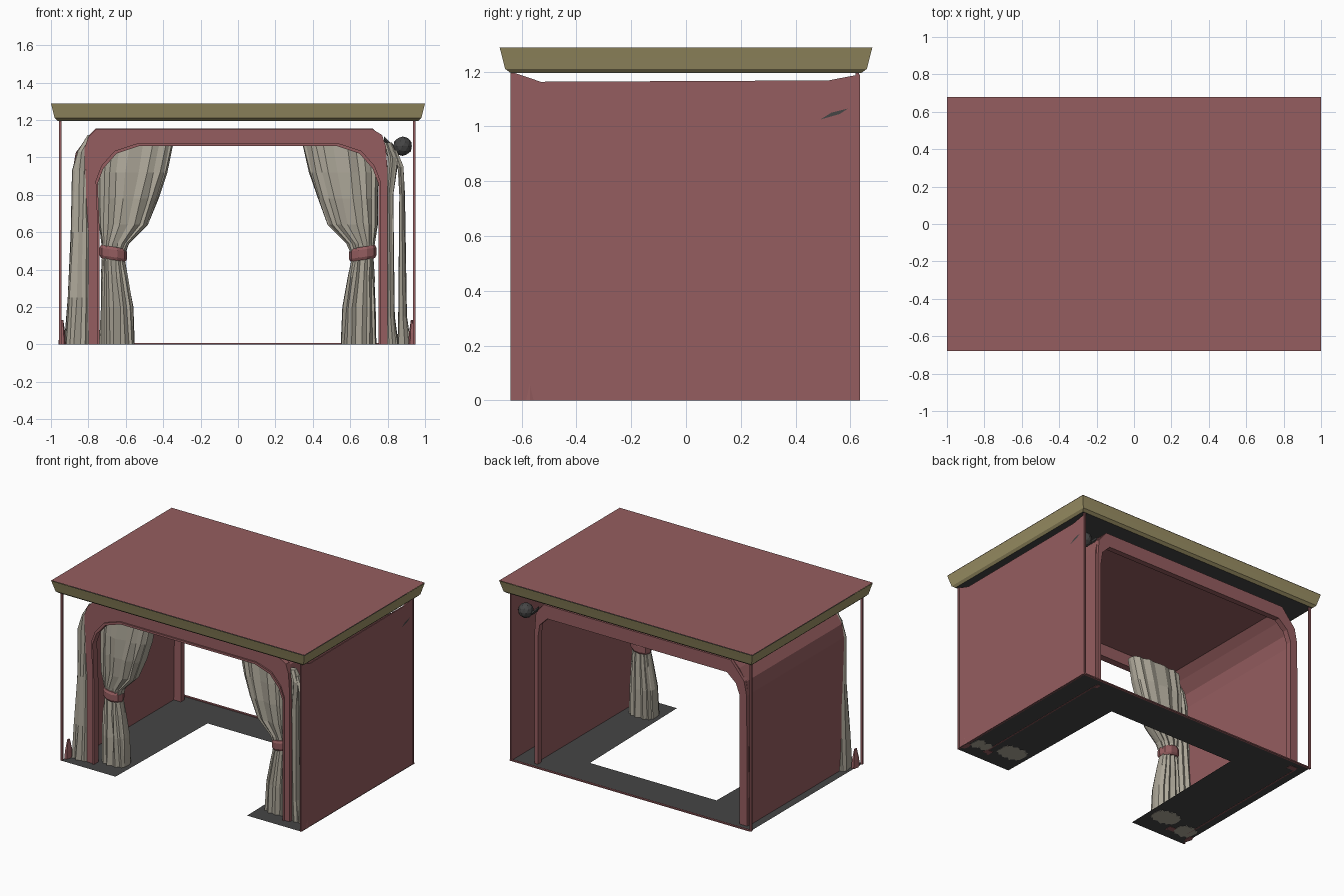
import bpy, math, random
from mathutils import Vector

if "Cube" in bpy.data.objects:
    bpy.data.objects.remove(bpy.data.objects["Cube"])

random.seed(4)


def material(name, r, g, b):
    m = bpy.data.materials.new(name)
    m.diffuse_color = (r, g, b, 1)
    m.use_nodes = True
    m.node_tree.nodes["Principled BSDF"].inputs["Base Color"].default_value = m.diffuse_color
    return m


RED = material("red_cloth", 0.30, 0.11, 0.115)
BEIGE = material("beige_cloth", 0.42, 0.39, 0.32)
TRIM = material("olive_trim", 0.33, 0.28, 0.13)
DARK = material("dark_grey", 0.06, 0.06, 0.06)


def make(name, verts, faces, mat, thick=0):
    me = bpy.data.meshes.new(name)
    me.from_pydata([tuple(v) for v in verts], [], faces)
    me.validate()
    me.materials.append(mat)
    ob = bpy.data.objects.new(name, me)
    bpy.context.collection.objects.link(ob)
    if thick:
        mod = ob.modifiers.new("thickness", 'SOLIDIFY')
        mod.thickness = thick
        mod.offset = 0
    return ob


def loft(name, rings, mat, caps=True):
    n = len(rings[0])
    faces = [(k * n + i, k * n + (i + 1) % n, (k + 1) * n + (i + 1) % n, (k + 1) * n + i)
             for k in range(len(rings) - 1) for i in range(n)]
    if caps:
        faces += [tuple(reversed(range(n))), tuple(range((len(rings) - 1) * n, len(rings) * n))]
    return make(name, [p for r in rings for p in r], faces, mat)


def rect(hx, hy, z):
    return [(-hx, -hy, z), (hx, -hy, z), (hx, hy, z), (-hx, hy, z)]


def box(name, x0, x1, y0, y1, z0, z1, mat):
    return loft(name, [[(x0, y0, z), (x1, y0, z), (x1, y1, z), (x0, y1, z)] for z in (z0, z1)], mat)


def arch_band(name, outer, inner, y0, y1, mat):
    # each station along the arch is a four-point cross-section
    rings = [[(a, y0, b), (c, y0, d), (c, y1, d), (a, y1, b)]
             for (a, b), (c, d) in zip(outer, inner)]
    return loft(name, rings, mat)


def pleated(name, keys, s=1, n=26, mat=BEIGE, pleat=0.78, jitter=0.004):
    # keys: z, x0, x1, centre y, half depth; s mirrors in x
    rings = []
    for z, x0, x1, yc, d in keys:
        ring = []
        for i in range(n):
            t = math.tau * i / n * s
            r = 1 if i % 2 else pleat
            c = math.cos(t)
            # squarer than an ellipse so the cloth reads as a sheet
            px = (x0 + x1) / 2 + (x1 - x0) / 2 * math.copysign(abs(c) ** 0.8, c)
            py = yc + d * r * math.copysign(abs(math.sin(t)) ** 0.6, math.sin(t))
            j = random.uniform(-jitter, jitter)
            ring.append((s * (px + j), py + j, z))
        rings.append(ring)
    return loft(name, rings, mat)


# roof: flared trim, red top and dark underside
loft("roof_trim", [rect(0.965, 0.64, 1.195), rect(0.98, 0.66, 1.21),
                   rect(0.99, 0.67, 1.25), rect(1.0, 0.68, 1.288)], TRIM, caps=False)
make("roof_top", rect(1.0, 0.68, 1.29), [(0, 1, 2, 3)], RED)
make("roof_underside", rect(0.965, 0.64, 1.197), [(3, 2, 1, 0)], DARK)

# U-shaped floor sheet, open at the front
floor = [(-0.95, -0.64), (-0.52, -0.64), (-0.5, 0.37), (0.5, 0.37),
         (0.52, -0.64), (0.95, -0.64), (0.95, 0.63), (-0.95, 0.63)]
make("floor_sheet", [(x, y, 0.002) for x, y in floor],
     [(0, 1, 2, 7), (2, 3, 6, 7), (3, 4, 5, 6)], DARK)
box("back_floor_edge", -0.95, 0.95, 0.62, 0.635, 0, 0.008, RED)

# corner posts
for x, sx in ((-0.95, "left"), (0.942, "right")):
    for y, sy in ((-0.63, "front"), (0.625, "back")):
        box(f"{sy}_{sx}_post", x - 0.007, x + 0.007, y - 0.007, y + 0.007, 0, 1.2, RED)

# right outer wall with raised corners
wall = [(-0.64, 0), (0.635, 0), (0.635, 1.19), (0.52, 1.168), (-0.53, 1.163), (-0.64, 1.2)]
make("right_wall", [(0.942, y, z) for y, z in wall], [(0, 1, 2, 3, 4, 5)], RED, 0.008)

# inner tunnel canopy: side walls, rounded shoulders and ceiling
prof = [(-0.89, 0), (-0.88, 0.93), (-0.865, 1.02), (-0.81, 1.10), (-0.76, 1.15),
        (0.72, 1.15), (0.77, 1.10), (0.79, 1.0), (0.79, 0)]
n = len(prof)
make("tunnel_canopy", [(x, y, z) for y in (-0.52, 0.56) for x, z in prof],
     [(i, i + 1, n + i + 1, n + i) for i in range(n - 1)], RED, 0.008)

# front arch and its piping
f_out = [(-0.80, 0), (-0.80, 0.60), (-0.82, 0.92), (-0.82, 1.05), (-0.80, 1.11), (-0.76, 1.15),
         (0.72, 1.15), (0.77, 1.12), (0.79, 1.06), (0.80, 0.92), (0.80, 0.60), (0.80, 0)]
f_in = [(-0.74, 0), (-0.74, 0.60), (-0.75, 0.86), (-0.72, 0.94), (-0.65, 1.02), (-0.53, 1.06),
        (0.53, 1.06), (0.65, 1.02), (0.72, 0.94), (0.75, 0.86), (0.75, 0.60), (0.75, 0)]
arch_band("front_arch", f_out, f_in, -0.56, -0.52, RED)
piping = [(x * 1.015, z + 0.015 if z else 0) for x, z in f_in]
arch_band("front_arch_piping", piping, f_in, -0.57, -0.555, RED)

# back arch, slim legs
b_out = [(-0.89, 0), (-0.885, 0.93), (-0.865, 1.03), (-0.76, 1.155),
         (0.72, 1.155), (0.78, 1.08), (0.79, 0.95), (0.79, 0)]
b_in = [(-0.83, 0), (-0.83, 0.92), (-0.80, 1.0), (-0.73, 1.06),
        (0.69, 1.06), (0.75, 1.0), (0.765, 0.9), (0.765, 0)]
arch_band("back_arch", b_out, b_in, 0.54, 0.58, RED)

# tied-back curtains with tie bands
curtain = [(0, -0.74, -0.55, -0.45, 0.08), (0.20, -0.735, -0.56, -0.45, 0.075),
           (0.36, -0.73, -0.59, -0.45, 0.06), (0.47, -0.725, -0.61, -0.45, 0.045),
           (0.54, -0.73, -0.58, -0.45, 0.05), (0.64, -0.745, -0.48, -0.45, 0.065),
           (0.78, -0.75, -0.425, -0.45, 0.075), (0.92, -0.755, -0.38, -0.45, 0.075),
           (1.08, -0.74, -0.345, -0.45, 0.065)]
for s, side in ((1, "left"), (-1, "right")):
    pleated(f"{side}_curtain", curtain, s)
    ring = []
    for z, g in ((-0.035, 0.0), (-0.02, 0.008), (0.02, 0.008), (0.035, 0.0)):
        r = []
        for i in range(10):
            a = math.tau * i / 10 * s
            x = (0.065 + g) * math.cos(a)
            r.append((s * (-0.667 + x), -0.45 + (0.055 + g) * math.sin(a), 0.487 + z - 0.15 * x))
        ring.append(r)
    loft(f"{side}_curtain_tie", ring, RED)

# outer drapes beside the arch: one broad on the left, two narrow on the right
pleated("left_outer_drape", [
    (0, -0.93, -0.79, -0.51, 0.07), (0.25, -0.91, -0.79, -0.52, 0.055),
    (0.6, -0.895, -0.79, -0.525, 0.04), (0.93, -0.885, -0.79, -0.53, 0.03),
    (1.03, -0.86, -0.79, -0.53, 0.025), (1.12, -0.80, -0.77, -0.53, 0.015)], n=18)
pleated("right_inner_drape", [
    (0, 0.79, 0.86, -0.5, 0.05), (0.15, 0.79, 0.84, -0.5, 0.045),
    (0.8, 0.79, 0.83, -0.51, 0.035), (1.0, 0.80, 0.86, -0.52, 0.03),
    (1.08, 0.78, 0.82, -0.52, 0.02)], n=12)
pleated("right_outer_drape", [
    (0, 0.855, 0.925, -0.5, 0.06), (0.15, 0.86, 0.905, -0.51, 0.05),
    (0.8, 0.865, 0.89, -0.52, 0.035), (0.95, 0.855, 0.885, -0.52, 0.03),
    (1.04, 0.82, 0.85, -0.52, 0.02)], n=12)

# small cloth weights at the front corners
for x, side in ((-0.94, "left"), (0.93, "right")):
    loft(f"{side}_cloth_weight", [
        [(x + r * math.cos(math.tau * i / 6), -0.57 + 2 * r * math.sin(math.tau * i / 6), z)
         for i in range(6)] for z, r in ((0, 0.02), (0.06, 0.016), (0.13, 0.006))], RED)

# knotted ball and cord at the back right, with the tail through the wall
bpy.ops.mesh.primitive_ico_sphere_add(subdivisions=2, radius=0.052, location=(0.88, 0.55, 1.06))
ball = bpy.context.object
ball.name = "knot_ball"
ball.data.materials.append(DARK)
path = [Vector((0.78, 0.55, 1.10)), Vector((0.82, 0.55, 1.06)), Vector((0.85, 0.55, 1.04))]
loft("knot_cord", [[p + Vector((0, 0.012 * math.cos(a), 0.014 * math.sin(a)))
                    for a in (0, math.pi / 2, math.pi, 1.5 * math.pi)] for p in path], DARK)
make("cord_tail", [(0.948, 0.49, 1.025), (0.948, 0.56, 1.045), (0.948, 0.59, 1.065),
                   (0.948, 0.53, 1.05)], [(0, 1, 2, 3)], DARK)
